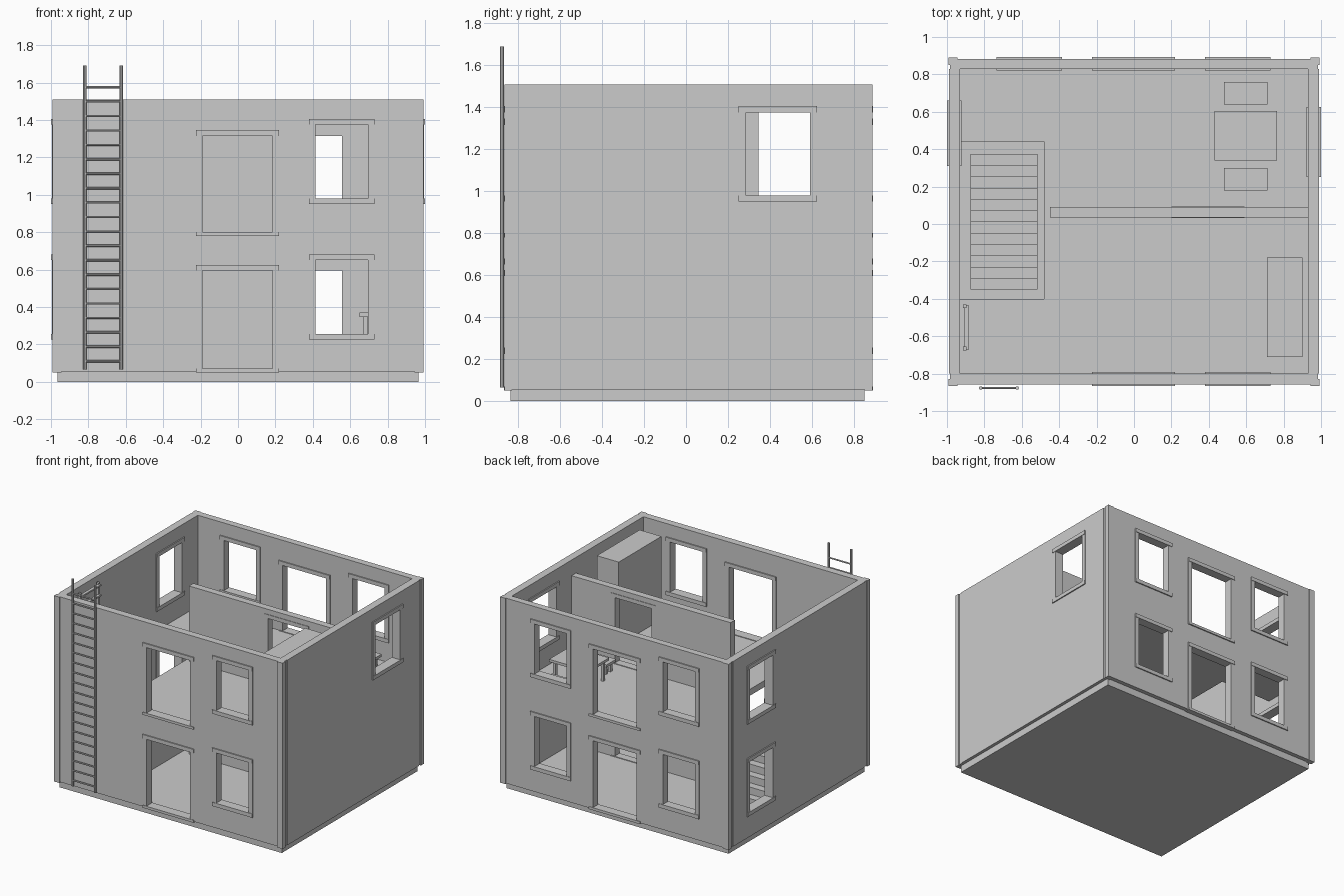
import bpy, bmesh, math
from mathutils import Matrix, Vector

if "Cube" in bpy.data.objects:
    bpy.data.objects.remove(bpy.data.objects["Cube"])

mat = bpy.data.materials.new("plain grey")
mat.diffuse_color = (0.6, 0.6, 0.6, 1)
mat.use_nodes = True
mat.node_tree.nodes["Principled BSDF"].inputs["Base Color"].default_value = mat.diffuse_color


def finish(bm, name):
    bmesh.ops.recalc_face_normals(bm, faces=bm.faces)
    me = bpy.data.meshes.new(name)
    bm.to_mesh(me)
    bm.free()
    me.materials.append(mat)
    ob = bpy.data.objects.new(name, me)
    bpy.context.collection.objects.link(ob)
    return ob


def boxes(name, items):
    """One object from boxes given as (x0, x1, y0, y1, z0, z1)."""
    bm = bmesh.new()
    for x0, x1, y0, y1, z0, z1 in items:
        m = Matrix.Translation(((x0 + x1) / 2, (y0 + y1) / 2, (z0 + z1) / 2))
        bmesh.ops.create_cube(bm, size=1, matrix=m @ Matrix.Diagonal((x1 - x0, y1 - y0, z1 - z0, 1)))
    return finish(bm, name)


def rods(name, items, sides=8):
    """One object from round rods given as (start, end, radius)."""
    bm = bmesh.new()
    for a, b, r in items:
        a, b = Vector(a), Vector(b)
        rot = (b - a).to_track_quat('Z', 'Y').to_matrix().to_4x4()
        bmesh.ops.create_cone(bm, cap_ends=True, segments=sides, radius1=r, radius2=r,
                              depth=(b - a).length, matrix=Matrix.Translation((a + b) / 2) @ rot)
    return finish(bm, name)


def cut(ob, items):
    cutter = boxes(ob.name + "_cutter", items)
    cutter.hide_render = True
    cutter.hide_viewport = True
    mod = ob.modifiers.new("openings", 'BOOLEAN')
    mod.operation = 'DIFFERENCE'
    mod.solver = 'EXACT'
    mod.object = cutter


def place(axis, u0, u1, w0, w1, z0, z1):
    """u runs along the wall, w through its thickness."""
    return (u0, u1, w0, w1, z0, z1) if axis == 'x' else (w0, w1, u0, u1, z0, z1)


def wall(name, axis, u, w, z, openings, proud=0.009):
    ob = boxes(name, [place(axis, *u, *w, *z)])
    cut(ob, [place(axis, a, b, w[0] - .05, w[1] + .05, c, d) for a, b, c, d in openings])
    trim, f = [], 0.035
    w0, w1 = w[0] - proud, w[1] + proud
    for a, b, c, d in openings:
        # raised surround: lintel, sill and two slimmer jambs
        low = .02 if d - c > .45 else .03
        trim += [place(axis, a - f, b + f, w0, w1, d, d + .03),
                 place(axis, a - f, b + f, w0, w1, c - low, c),
                 place(axis, a - f, a, w0 + .004, w1 - .004, c, d),
                 place(axis, b, b + f, w0 + .004, w1 - .004, c, d)]
    boxes(name + "_frames", trim)


LOW, HIGH = (.255, .65), (.98, 1.375)
DOOR_LOW, DOOR_HIGH = (.07, .595), (.80, 1.315)
TOP = 1.508

# plinth and ground floor
boxes("plinth", [(-.965, .965, -.835, .85, 0, .065)])

# outer walls
doors = [(-.19, .185, *DOOR_LOW), (-.19, .185, *DOOR_HIGH)]
right_win = [(.415, .695, *LOW), (.415, .695, *HIGH)]
left_win = [(-.70, -.42, *LOW), (-.70, -.42, *HIGH)]
wall("front_wall", 'x', (-.985, .985), (-.857, -.80), (.055, TOP), doors + right_win)
wall("back_wall", 'x', (-.985, .985), (.83, .883), (.055, TOP), doors + right_win + left_win)
wall("right_wall", 'y', (-.80, .83), (.93, .99), (.055, TOP), [(.285, .59, *HIGH)])
wall("left_wall", 'y', (-.80, .83), (-.99, -.93), (.055, TOP),
     [(.345, .625, *LOW), (.345, .625, *HIGH)])

# corner strips, slightly proud of the walls
boxes("corner_strips", [(min(sx * .945, sx * .992), max(sx * .945, sx * .992), y0, y1, .05, TOP)
                        for sx in (-1, 1) for y0, y1 in ((-.865, -.83), (.85, .889))])

# upper floor with stairwell
floor = boxes("upper_floor", [(-.94, .94, -.81, .84, .745, .795)])
cut(floor, [(-.93, -.48, -.40, .44, .6, .9)])

# partitions on both floors
wall("lower_partition", 'x', (-.45, .93), (.035, .09), (.06, .75), [(.235, .555, .07, .595)], .004)
wall("upper_partition", 'x', (-.45, .93), (.035, .09), (.79, 1.385), [(.235, .555, .80, 1.315)], .004)

# stairs: solid flight climbing towards the front
n, y_start, y_end = 12, .375, -.35
run, rise = (y_end - y_start) / n, (.74 - .065) / n
boxes("stairs", [(-.875, -.515, y_start + (i + 1) * run, y_start + i * run, .06, .065 + (i + 1) * rise)
                 for i in range(n)])


# furniture
def table(name, x0, x1, y0, y1, z0, z1, t=.02, leg=.022, inset=.02):
    parts = [(x0, x1, y0, y1, z1 - t, z1)]
    for x in (x0 + inset, x1 - inset - leg):
        for y in (y0 + inset, y1 - inset - leg):
            parts.append((x, x + leg, y, y + leg, z0, z1 - t))
    boxes(name, parts)


table("dining_table", .43, .765, .34, .605, .79, .97)
table("back_bench", .48, .715, .64, .76, .79, .885)
table("front_bench", .48, .715, .18, .30, .79, .885)
table("lower_table", .65, .92, -.55, -.10, .06, .37, .025)
boxes("wardrobe", [(.71, .90, -.71, -.18, .79, 1.447)])

# outside ladder
xl, xr, yl = -.82, -.625, -.877
parts = [((x, yl, .065), (x, yl, 1.69), .0095) for x in (xl, xr)]
parts += [((xl, yl, .11 + i * .0771), (xr, yl, .11 + i * .0771), .006) for i in range(20)]
rods("outside_ladder", parts)

# small rack beside the inner left wall
rack = [(-.915, -.895, y - .01, y + .01, .79, 1.475) for y in (-.44, -.665)]
rack += [(-.905, -.882, -.67, -.435, z, z + .012) for z in (.95, 1.11, 1.27, 1.37, 1.45)]
boxes("wall_rack", rack)
